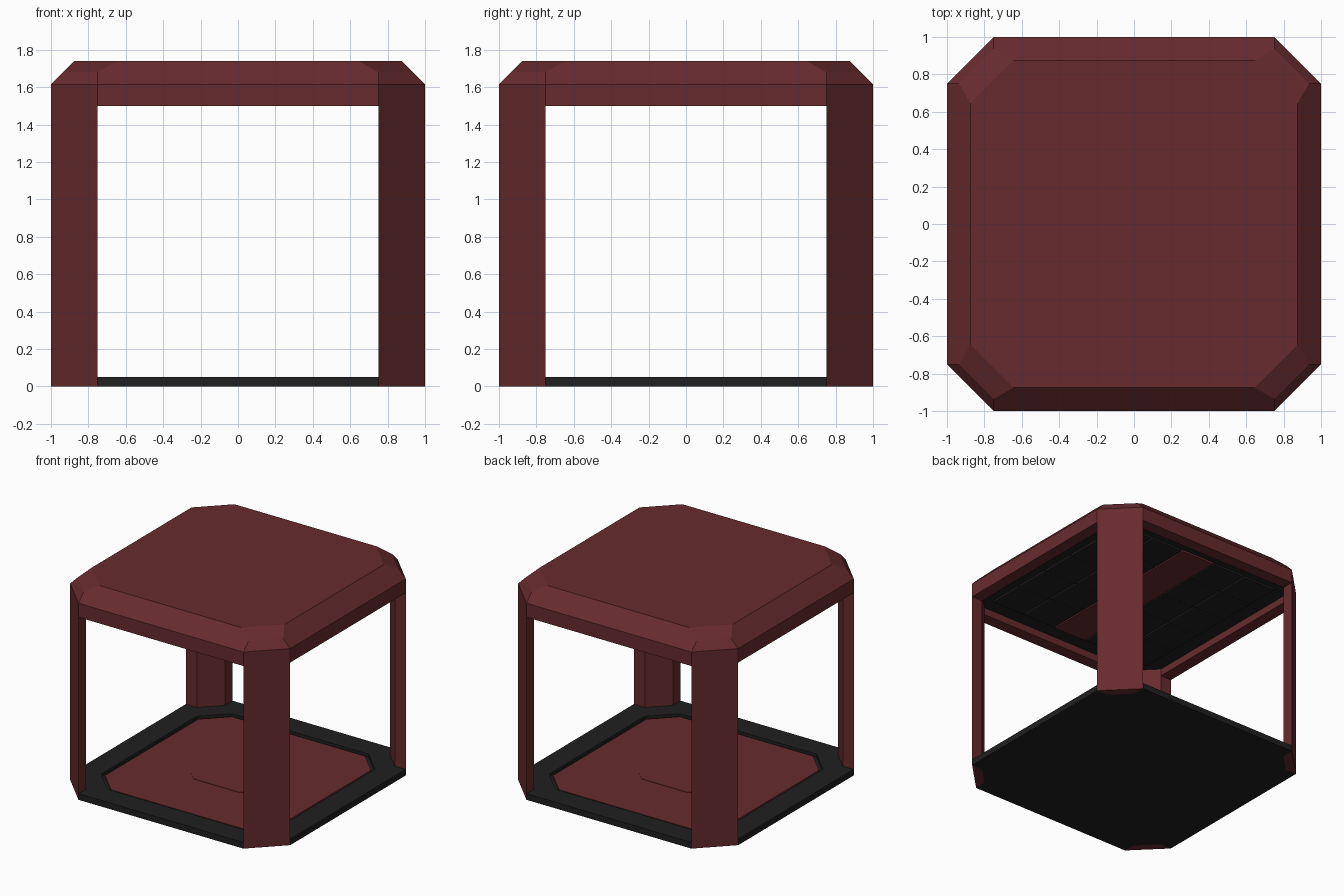
import bpy, bmesh
from mathutils import Matrix

if "Cube" in bpy.data.objects:
    bpy.data.objects.remove(bpy.data.objects["Cube"])


def material(name, rgb):
    m = bpy.data.materials.new(name)
    m.diffuse_color = (*rgb, 1)
    m.use_nodes = True
    m.node_tree.nodes["Principled BSDF"].inputs["Base Color"].default_value = m.diffuse_color
    return m


RED = material("dark_red", (0.135, 0.024, 0.027))
DARK = material("charcoal", (0.014, 0.014, 0.014))


def finish(name, bm, mat):
    bmesh.ops.recalc_face_normals(bm, faces=bm.faces)
    me = bpy.data.meshes.new(name)
    bm.to_mesh(me)
    bm.free()
    ob = bpy.data.objects.new(name, me)
    bpy.context.collection.objects.link(ob)
    if mat:
        me.materials.append(mat)
    return ob


def prism(name, outline, z0, z1, mat):
    bm = bmesh.new()
    face = bm.faces.new([bm.verts.new((x, y, z0)) for x, y in outline])
    ext = bmesh.ops.extrude_face_region(bm, geom=[face])["geom"]
    top = [v for v in ext if isinstance(v, bmesh.types.BMVert)]
    bmesh.ops.translate(bm, verts=top, vec=(0, 0, z1 - z0))
    return finish(name, bm, mat)


def around(corner):
    """Repeat one corner's outline four times round z."""
    pts = []
    for _ in range(4):
        pts += corner
        corner = [(-y, x) for x, y in corner]
    return pts


def octagon(h, k):
    return around([(h, k), (k, h)])


def cut(ob, cutter):
    m = ob.modifiers.new("recess", "BOOLEAN")
    m.operation = "DIFFERENCE"
    m.solver = "EXACT"
    m.object = cutter
    cutter.hide_render = True
    cutter.hide_viewport = True


# Floor: octagon notched around the posts, with a shallow recess
post = [(1, .75), (.75, 1), (.75, .9), (.9, .75)]
floor = prism("floor_base", around([(1, .75), (.9, .75), (.75, .9), (.75, 1)]), 0, .05, DARK)
cut(floor, prism("floor_cutter", octagon(.81, .62), .025, .1, None))
prism("floor_panel", octagon(.785, .605), .02, .04, RED)
prism("floor_centre_plate", octagon(.28, .21), .03, .043, RED)

# Four corner posts
for i in range(4):
    ob = prism(f"corner_post_{i + 1}", post, 0, 1.5, RED)
    ob.data.transform(Matrix.Rotation(i * 1.5707963268, 4, "Z"))

# Roof: bevelled octagonal cap, hollow underneath
bm = bmesh.new()
for h, k, z in [(1, .75, 1.5), (1, .75, 1.615), (.935, .75, 1.68), (.875, .645, 1.74)]:
    for x, y in octagon(h, k):
        bm.verts.new((x, y, z))
bmesh.ops.convex_hull(bm, input=bm.verts)
bmesh.ops.dissolve_limit(bm, angle_limit=.02, verts=bm.verts, edges=bm.edges)
roof = finish("roof", bm, RED)
cut(roof, prism("roof_cutter", octagon(.9, .75), 1.4, 1.6, None))

# Ceiling: dark plate, red centre strip, dark tiles on both sides
prism("ceiling_plate", octagon(.9, .75), 1.56, 1.605, DARK)


def slab(name, x, y, w, d, mat):
    prism(name, [(x - w / 2, y - d / 2), (x + w / 2, y - d / 2),
                 (x + w / 2, y + d / 2), (x - w / 2, y + d / 2)], 1.545, 1.57, mat)


slab("ceiling_strip", 0, 0, .3, 1.54, RED)
for side in (-1, 1):
    for col in range(2):
        for row in range(5):
            slab("ceiling_tile", side * (.31 + col * .31), (row - 2) * .31, .295, .295, DARK)
